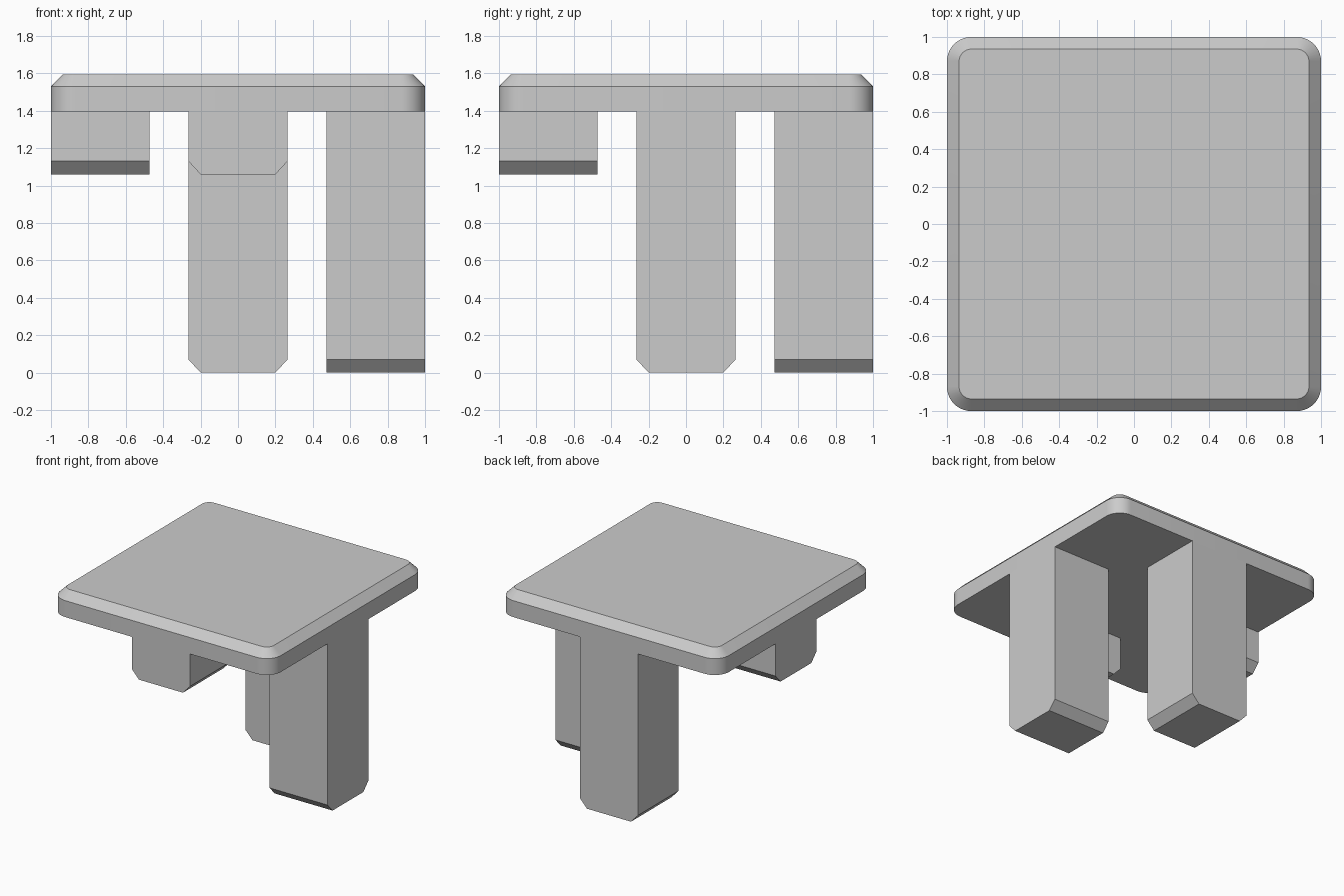
import bpy, bmesh, math
from mathutils import Matrix

if "Cube" in bpy.data.objects:
    bpy.data.objects.remove(bpy.data.objects["Cube"])

grey = bpy.data.materials.new("plain grey")
grey.use_nodes = True
colour = (0.6, 0.6, 0.6, 1)
grey.diffuse_color = colour
grey.node_tree.nodes["Principled BSDF"].inputs["Base Color"].default_value = colour

UNDERSIDE, TOP, CHAMFER, RADIUS = 1.395, 1.595, 0.065, 0.13


def finish(name, bm):
    bmesh.ops.recalc_face_normals(bm, faces=bm.faces)
    mesh = bpy.data.meshes.new(name)
    bm.to_mesh(mesh)
    bm.free()
    mesh.materials.append(grey)
    obj = bpy.data.objects.new(name, mesh)
    bpy.context.collection.objects.link(obj)
    return obj


def rounded_square(bm, inset, z, steps=10):
    """Ring of vertices around a square with round corners."""
    ring = []
    centre = 1 - RADIUS
    r = RADIUS - inset
    for corner in range(4):
        mid = math.radians(45 + 90 * corner)
        cx = math.copysign(centre, math.cos(mid))
        cy = math.copysign(centre, math.sin(mid))
        for i in range(steps + 1):
            a = math.radians(90 * (corner + i / steps))
            ring.append(bm.verts.new((cx + r * math.cos(a), cy + r * math.sin(a), z)))
    return ring


# Top plate with rounded corners and a chamfered upper rim
bm = bmesh.new()
rings = [rounded_square(bm, 0, UNDERSIDE),
         rounded_square(bm, 0, TOP - CHAMFER),
         rounded_square(bm, CHAMFER, TOP)]
for low, high in zip(rings, rings[1:]):
    for i in range(len(low)):
        j = (i + 1) % len(low)
        bm.faces.new((low[i], low[j], high[j], high[i]))
bm.faces.new(rings[0])
bm.faces.new(rings[-1])
plate = finish("top_plate", bm)
bpy.ops.object.select_all(action="DESELECT")
plate.select_set(True)
bpy.context.view_layer.objects.active = plate
bpy.ops.object.shade_smooth_by_angle(angle=math.radians(30))


def leg(name, bottom, turn):
    """Square leg flush with the plate edge, chamfered on its two flanks."""
    half = 0.265
    profile = [(-half, UNDERSIDE), (-half, bottom + 0.07), (-half + 0.065, bottom),
               (half - 0.065, bottom), (half, bottom + 0.07), (half, UNDERSIDE)]
    bm = bmesh.new()
    face = bm.faces.new([bm.verts.new((x, -1, z)) for x, z in profile])
    swept = bmesh.ops.extrude_face_region(bm, geom=[face], use_keep_orig=True)
    moved = [v for v in swept["geom"] if isinstance(v, bmesh.types.BMVert)]
    bmesh.ops.translate(bm, verts=moved, vec=(0, 0.527, 0))
    bm.transform(Matrix.Rotation(math.radians(turn), 4, "Z"))
    finish(name, bm)


# Two short legs and two long legs, one in the middle of each side
leg("front_short_leg", 1.06, 0)
leg("left_long_leg", 0, 90)
leg("back_long_leg", 0, 180)
leg("right_short_leg", 1.06, 270)
